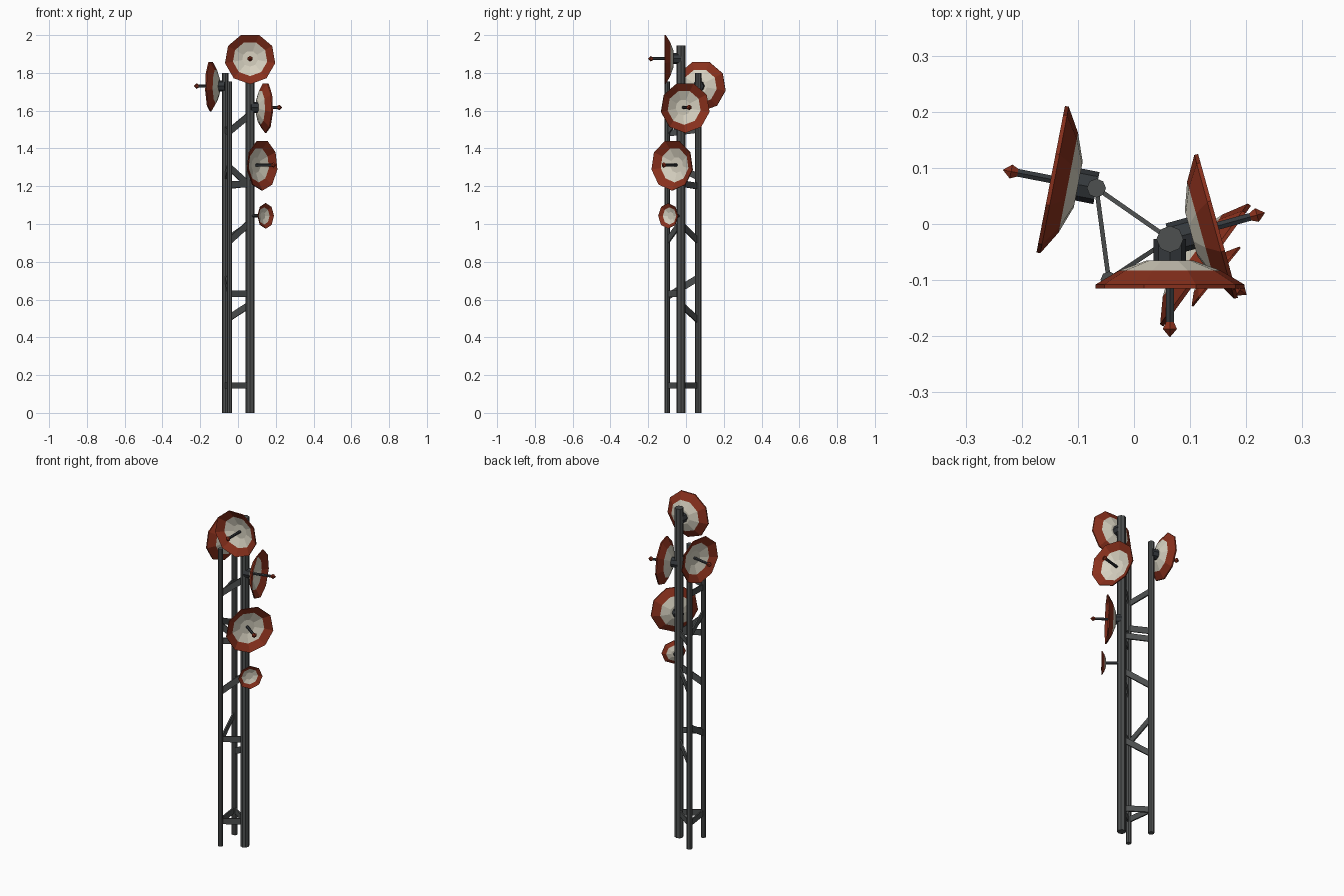
import bpy, bmesh, math
from mathutils import Vector, Matrix

if "Cube" in bpy.data.objects:
    bpy.data.objects.remove(bpy.data.objects["Cube"])


def material(name, col):
    m = bpy.data.materials.new(name)
    m.diffuse_color = (*col, 1)
    m.use_nodes = True
    m.node_tree.nodes["Principled BSDF"].inputs["Base Color"].default_value = m.diffuse_color
    return m


STEEL = material("steel", (0.075, 0.08, 0.08))
DARK = material("dark_steel", (0.035, 0.04, 0.045))
RED = material("red_paint", (0.25, 0.03, 0.012))
WHITE = material("white_paint", (0.68, 0.64, 0.53))
UP = Vector((0, 0, 1))


def finish(bm, name, mats):
    bmesh.ops.remove_doubles(bm, verts=bm.verts, dist=1e-5)
    bmesh.ops.recalc_face_normals(bm, faces=bm.faces)
    me = bpy.data.meshes.new(name)
    bm.to_mesh(me)
    bm.free()
    for m in mats:
        me.materials.append(m)
    ob = bpy.data.objects.new(name, me)
    bpy.context.collection.objects.link(ob)
    return ob


def lathe(name, profile, sides, origin, axis, mats, red_segments=()):
    """Spin (radius, distance) points around an axis, closed at both ends."""
    bm = bmesh.new()
    origin, axis = Vector(origin), Vector(axis).normalized()
    s = Vector((1, 0, 0)) if abs(axis.z) > 0.9 else UP.cross(axis)
    u = axis.cross(s)
    rings = []
    for r, a in profile:
        if r == 0:
            rings.append([bm.verts.new(origin + axis * a)])
            continue
        ring = []
        for k in range(sides):
            t = -math.pi / 2 + 2 * math.pi * k / sides
            ring.append(bm.verts.new(origin + axis * a + (s * math.cos(t) + u * math.sin(t)) * r))
        rings.append(ring)
    for i in range(len(rings) - 1):
        p, q = rings[i], rings[i + 1]
        for k in range(sides):
            j = (k + 1) % sides
            if len(p) == 1:
                f = bm.faces.new((p[0], q[k], q[j]))
            elif len(q) == 1:
                f = bm.faces.new((p[k], p[j], q[0]))
            else:
                f = bm.faces.new((p[k], p[j], q[j], q[k]))
            f.material_index = 1 if i in red_segments else 0
    return finish(bm, name, mats)


def rod(name, r, a0, a1, sides, origin, axis, mat):
    return lathe(name, [(0, a0), (r, a0), (r, a1), (0, a1)], sides, origin, axis, [mat])


def brace(name, p, q, width=0.008, height=0.034):
    """Flat bar between two points, standing on edge."""
    p, q = Vector(p), Vector(q)
    d = (q - p).normalized()
    side = UP.cross(d).normalized()
    up = d.cross(side)
    m = Matrix((d * (q - p).length, side * width, up * height)).transposed().to_4x4()
    m.translation = (p + q) / 2
    bm = bmesh.new()
    bmesh.ops.create_cube(bm, size=1, matrix=m)
    return finish(bm, name, [STEEL])


# three uprights: x, y, radius, height
POLES = {"A": (0.064, -0.027, 0.024, 1.945),
         "B": (-0.067, 0.064, 0.017, 1.80),
         "C": (-0.045, -0.099, 0.0145, 1.755)}
for key, (x, y, r, h) in POLES.items():
    rod("mast_pole_" + key.lower(), r, 0, h, 8, (x, y, 0), UP, STEEL)

# lattice: pole, height, pole, height
BRACES = [("C", .145, "A", .145), ("B", .145, "A", .145), ("B", .145, "C", .145),
          ("C", .63, "A", .63), ("B", .49, "A", .575), ("C", .615, "B", .715),
          ("C", .91, "A", 1.01), ("B", .91, "A", 1.0),
          ("C", 1.21, "A", 1.21), ("B", 1.20, "A", 1.215), ("C", 1.30, "A", 1.20),
          ("B", 1.25, "C", 1.33), ("C", 1.48, "B", 1.50), ("C", 1.49, "A", 1.58)]
for i, (a, za, b, zb) in enumerate(BRACES):
    brace(f"brace_{i + 1}", (*POLES[a][:2], za), (*POLES[b][:2], zb))


def dish(name, pole, z, angle, dist, k=1.0, sides=9, feed=True):
    t = math.radians(angle)
    axis = Vector((math.cos(t), math.sin(t), 0))
    base = Vector((*POLES[pole][:2], z))
    c = base + axis * dist
    # thin bowl shell: white centre, red outer ring
    prof = [(0, -.050), (.042, -.050), (.092, -.032), (.135, -.007), (.135, 0),
            (.092, -.025), (.042, -.043), (0, -.043)]
    lathe(name + "_bowl", [(r * k, a * k) for r, a in prof], sides, c, axis,
          [WHITE, RED], (2, 3, 4))
    if feed:
        rod(name + "_mount", .029, 0, dist - .048, 8, base, axis, DARK)
        rod(name + "_feed_arm", .008, -.046, .066, 6, c, axis, DARK)
        lathe(name + "_feed_tip", [(0, .056), (.007, .058), (.0145, .072), (0, .087)],
              6, c, axis, [RED])
    else:
        rod(name + "_mount", .009, 0, dist - .044 * k, 6, base, axis, DARK)


dish("top_dish", "A", 1.875, -90, .088)
dish("left_dish", "B", 1.73, 169, .083)
dish("right_dish", "A", 1.617, 15.5, .089)
dish("lower_dish", "A", 1.312, -36, .082)
dish("small_dish", "A", 1.043, -39, .108, k=.5, sides=8, feed=False)
